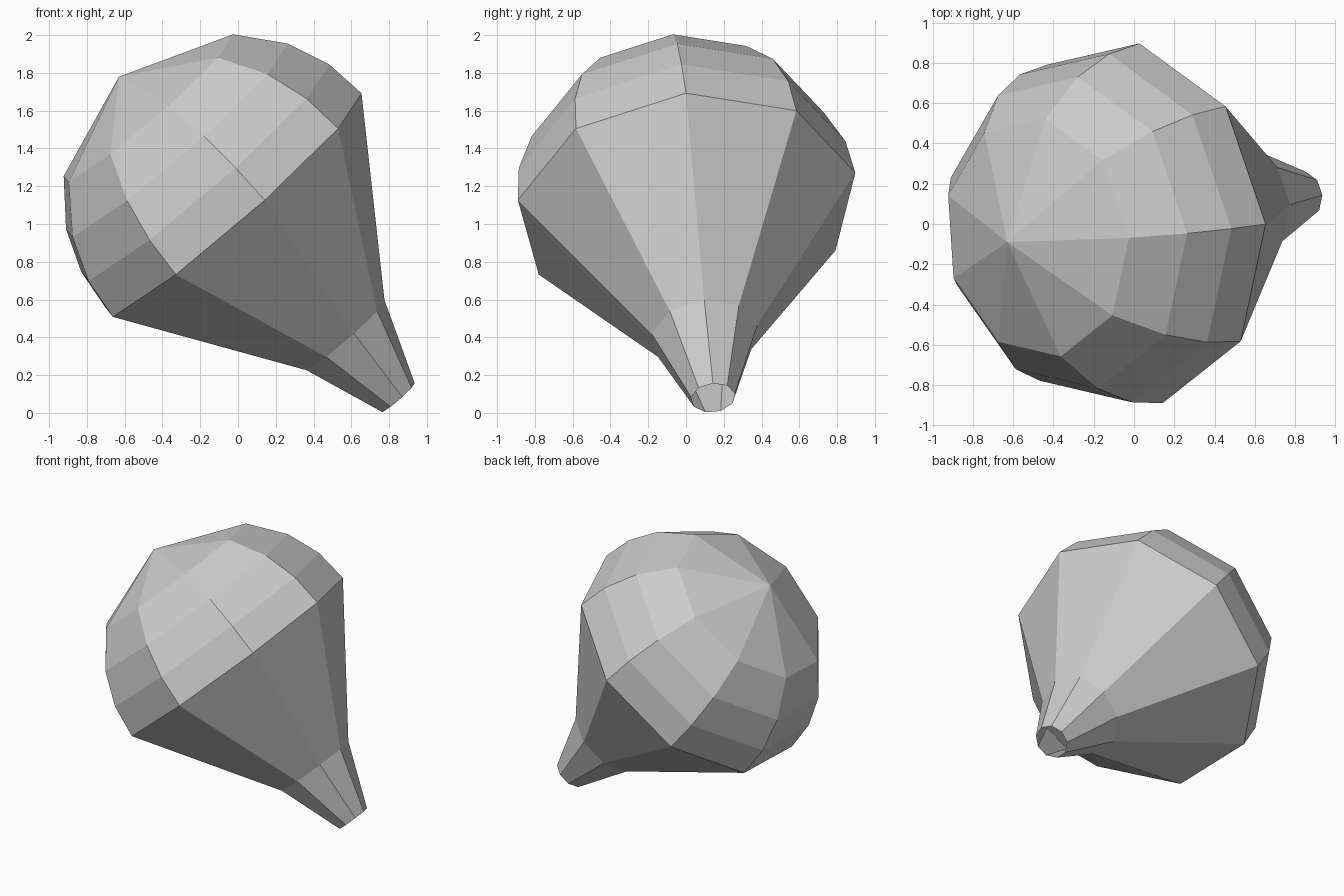
import bpy, bmesh, math
from mathutils import Vector

if "Cube" in bpy.data.objects:
    bpy.data.objects.remove(bpy.data.objects["Cube"])

SIDES = 9
R = 0.912
POLE = Vector((-0.63, -0.09, 1.78))               # crown of the dome
axis = Vector((0.652, 0.103, -0.751)).normalized()  # crown towards open neck
u = Vector((0.685, -0.004, 0.595))
u = (u - axis * u.dot(axis)).normalized()
v = axis.cross(u)

# Profile (distance along axis, radius): dome, then taper and neck
profile = [(R * i / 4, R * math.sqrt(1 - (1 - i / 4) ** 2)) for i in range(1, 5)]
profile += [(1.824, 0.286), (2.264, 0.118)]


def ring(bm, t, r):
    verts = []
    for k in range(SIDES):
        a = 2 * math.pi * k / SIDES
        verts.append(bm.verts.new(POLE + axis * t + (u * math.cos(a) + v * math.sin(a)) * r))
    return verts


# Balloon envelope, open at the mouth of the neck
bm = bmesh.new()
crown = bm.verts.new(POLE)
rings = [ring(bm, t, r) for t, r in profile]
for k in range(SIDES):
    n = (k + 1) % SIDES
    bm.faces.new((crown, rings[0][n], rings[0][k]))
    for a, b in zip(rings, rings[1:]):
        bm.faces.new((a[k], a[n], b[n], b[k]))
bmesh.ops.recalc_face_normals(bm, faces=bm.faces)

mesh = bpy.data.meshes.new("balloon_envelope")
bm.to_mesh(mesh)
bm.free()
bpy.context.collection.objects.link(bpy.data.objects.new("balloon_envelope", mesh))
